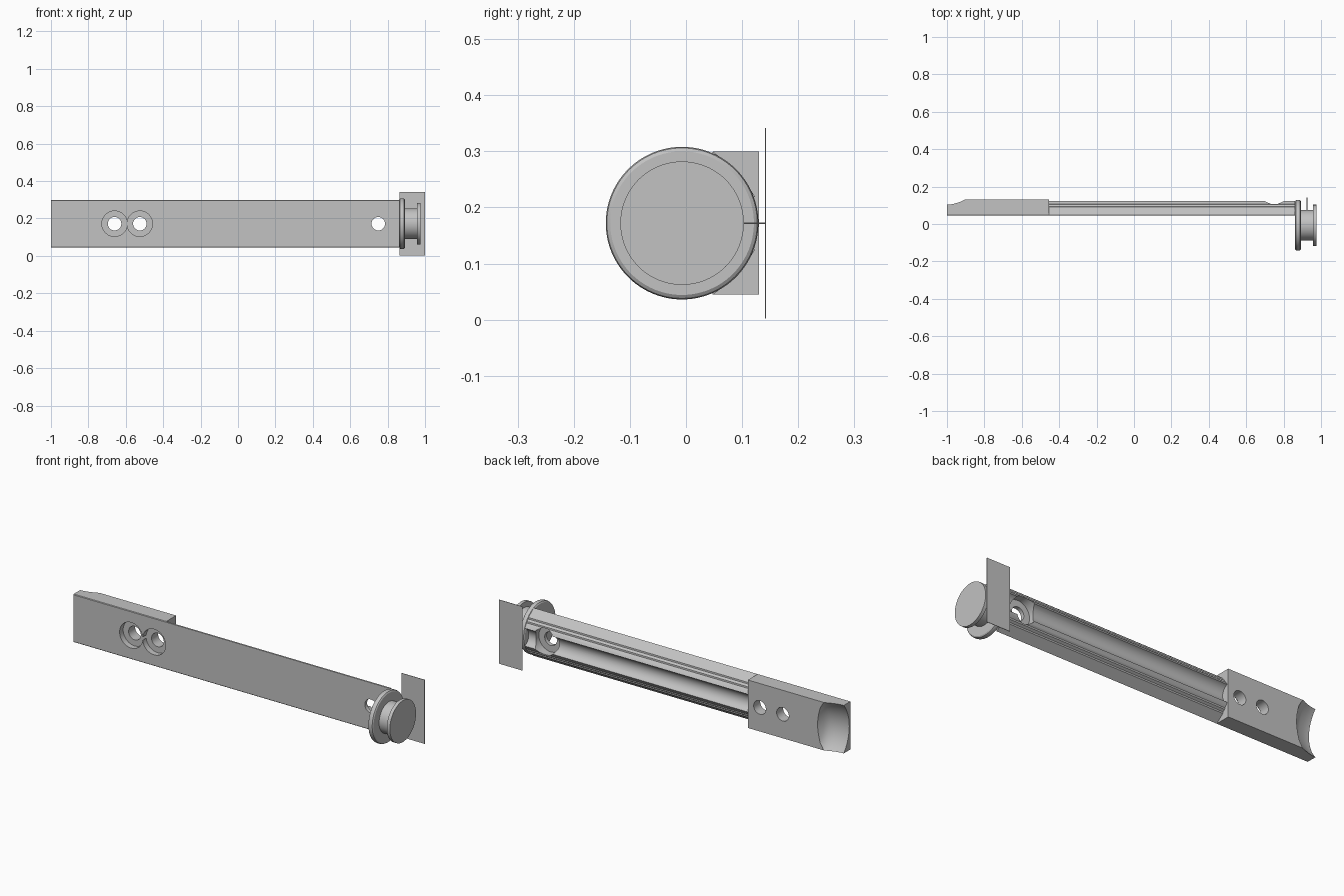
import bpy, bmesh, math

old = bpy.data.objects.get("Cube")
if old:
    bpy.data.objects.remove(old, do_unlink=True)

MID_Z = 0.172      # height of the shared centre line
HUB_Y = -0.007     # wheel axis depth
HOLE_R = 0.036

grey = bpy.data.materials.new("plain_grey")
grey.use_nodes = True
grey.diffuse_color = (0.54, 0.54, 0.54, 1)
grey.node_tree.nodes["Principled BSDF"].inputs["Base Color"].default_value = (0.54, 0.54, 0.54, 1)


def make(name, bm):
    bmesh.ops.recalc_face_normals(bm, faces=bm.faces)
    mesh = bpy.data.meshes.new(name)
    bm.to_mesh(mesh)
    bm.free()
    mesh.materials.append(grey)
    obj = bpy.data.objects.new(name, mesh)
    bpy.context.collection.objects.link(obj)
    return obj


def skin(name, rings):
    """Bridge equal closed rings and cap both ends."""
    bm = bmesh.new()
    loops = [[bm.verts.new(p) for p in ring] for ring in rings]
    n = len(loops[0])
    for a, b in zip(loops, loops[1:]):
        for i in range(n):
            j = (i + 1) % n
            bm.faces.new((a[i], a[j], b[j], b[i]))
    bm.faces.new(loops[0])
    bm.faces.new(loops[-1])
    return make(name, bm)


def revolve(name, profile, axis, centre, n=64):
    """Spin (distance along axis, radius) pairs round the x or y axis."""
    rings = []
    for t, r in profile:
        ring = []
        for i in range(n):
            a = math.tau * i / n
            u, z = centre + r * math.cos(a), MID_Z + r * math.sin(a)
            ring.append((t, u, z) if axis == "x" else (u, t, z))
        rings.append(ring)
    return skin(name, rings)


def prism(name, half, x0, x1):
    """Mirror a half section of (y, height from centre) and run it along x."""
    outline = half + [(y, -z) for y, z in reversed(half) if z > 0]
    return skin(name, [[(x, y, MID_Z + z) for y, z in outline] for x in (x0, x1)])


def select(obj):
    bpy.ops.object.select_all(action="DESELECT")
    obj.select_set(True)
    bpy.context.view_layer.objects.active = obj


def cut(obj, cutter):
    mod = obj.modifiers.new("cut", "BOOLEAN")
    mod.operation = "DIFFERENCE"
    mod.solver = "EXACT"
    mod.object = cutter
    select(obj)
    bpy.ops.object.modifier_apply(modifier=mod.name)
    bpy.data.objects.remove(cutter, do_unlink=True)


def smooth(obj):
    select(obj)
    bpy.ops.object.shade_smooth_by_angle(angle=math.radians(30))


# Thick end block
edge = [(0.045, 0.1245), (0.048, 0.1275)]
block = prism("end_block", edge + [(0.13, 0.1275)], -1, -0.455)

# Two counterbored bolt holes through the block
for x in (-0.66, -0.525):
    cut(block, revolve("bolt_cutter", [(0, 0.068), (0.075, 0.068), (0.075, HOLE_R), (0.2, HOLE_R)], "y", x))

# Hollowed seat with a rounded run-out at the block's end
seat = [(-1.03, 0.199), (-0.985, 0.198), (-0.96, 0.194), (-0.93, 0.187), (-0.9, 0.177),
        (-0.88, 0.155), (-0.865, 0.125), (-0.86, 0.02)]
cut(block, revolve("seat_cutter", seat, "x", 0.255, 96))
smooth(block)

# Long rail: sloping stepped shoulders that rise to a shallow trough
LIP_Y, LIP_Z, DEPTH = 0.123, 0.047, 0.033
half = edge + [(0.092, 0.093), (0.093, 0.085), (0.105, 0.077), (0.106, 0.069),
               (0.113, 0.063), (LIP_Y, LIP_Z)]
radius = (LIP_Z ** 2 + DEPTH ** 2) / (2 * DEPTH)
sweep = math.asin(LIP_Z / radius)
steps = 10
for i in range(steps - 1, -1, -1):
    a = sweep * i / steps
    half.append((LIP_Y - DEPTH + radius * (1 - math.cos(a)), radius * math.sin(a)))
rail = prism("rail", half, -0.455, 0.862)
cut(rail, revolve("rail_hole_cutter", [(0, HOLE_R), (0.065, HOLE_R), (0.065, 0.07), (0.2, 0.07)], "y", 0.75))
smooth(rail)

# Flanged wheel: rounded rim, hub and outer disc
rim = [(0.862, 0.112), (0.862, 0.128), (0.866, 0.134), (0.872, 0.136), (0.882, 0.136),
       (0.888, 0.134), (0.892, 0.128), (0.892, 0.082)]
disc = [(0.957, 0.082), (0.957, 0.11), (0.975, 0.11)]
smooth(revolve("flanged_wheel", rim + disc, "x", HUB_Y, 96))

# Thin plate behind the wheel and the fine pin that carries it
prism("back_plate", [(0.1405, 0.17), (0.143, 0.17)], 0.863, 1.0)
smooth(revolve("plate_pin", [(0.07, 0.0015), (0.142, 0.0015)], "y", 0.925, 12))
